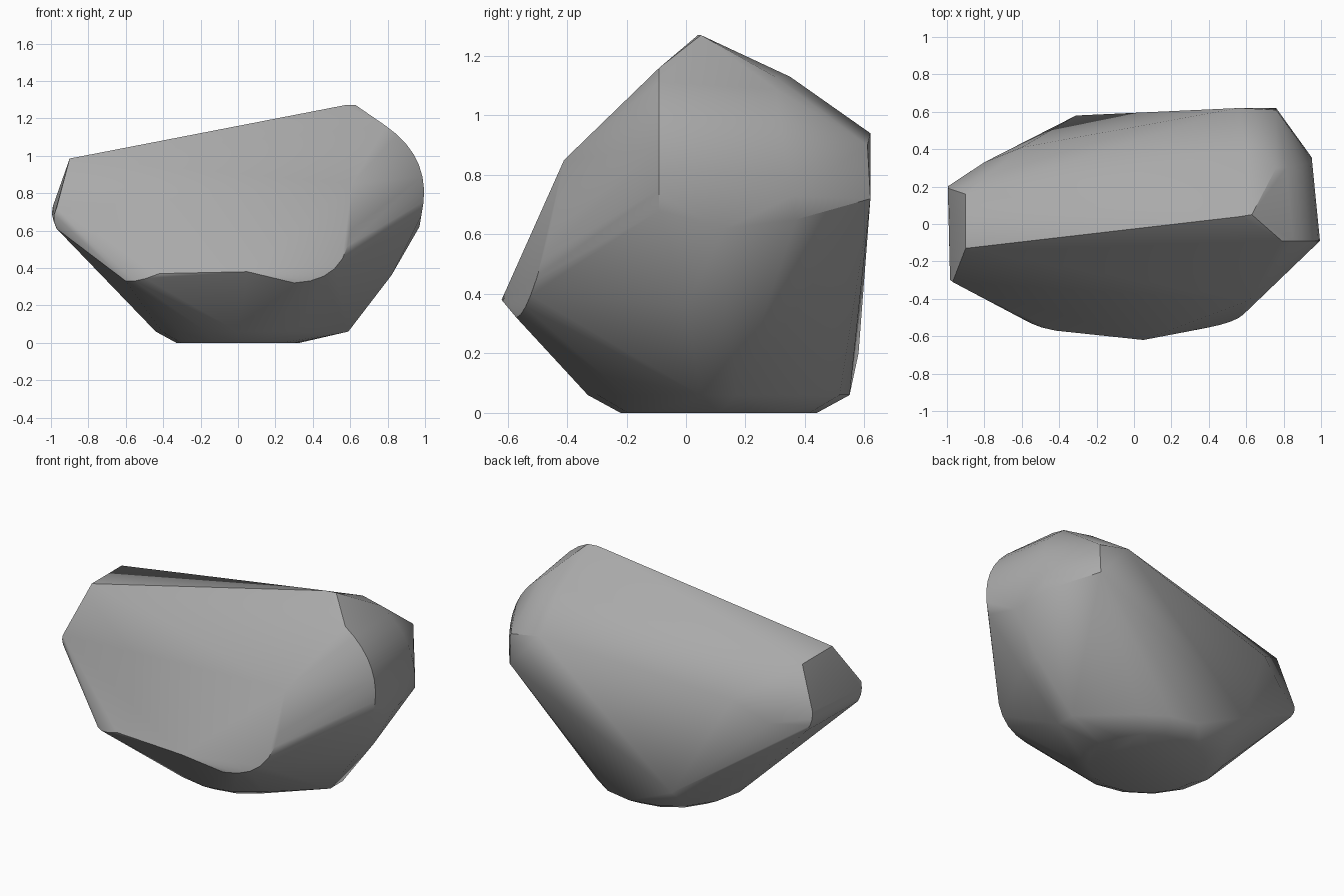
import bpy
import bmesh
import math
from mathutils import Vector

default_cube = bpy.data.objects.get("Cube")
if default_cube:
    bpy.data.objects.remove(default_cube, do_unlink=True)


def make_material(name, colour):
    material = bpy.data.materials.new(name)
    material.use_nodes = True
    material.diffuse_color = colour
    material.node_tree.nodes["Principled BSDF"].inputs["Base Color"].default_value = colour
    return material


def ring(radius, height, centre_y, count):
    """Points of a level circle."""
    angles = [math.tau * i / count for i in range(count)]
    return [(radius * math.cos(a), centre_y + radius * math.sin(a), height) for a in angles]


def arc(start, corner, end, steps):
    """Points of a rounded corner between two ends."""
    start, corner, end = Vector(start), Vector(corner), Vector(end)
    points = []
    for i in range(steps + 1):
        t = i / steps
        points.append(start * (1 - t) ** 2 + corner * 2 * t * (1 - t) + end * t ** 2)
    return points


points = []

# Flat base with a chamfered rim
points += ring(0.33, 0, 0.11, 16)
points += [p for p in ring(0.44, 0.06, 0.11, 16)]
points += [(0.59, 0.05, 0.06), (0.59, 0.17, 0.06)]

# Sloping ridge and peak
points += [(-0.9, -0.13, 0.985), (-0.9, 0.16, 0.985)]
points += [(0.57, 0.04, 1.27), (0.63, 0.05, 1.27)]

# Front face with rounded lower corners
points += [(0.61, -0.41, 0.85), (0.05, -0.62, 0.38)]
points += arc((0.6, -0.46, 0.6), (0.58, -0.53, 0.33), (0.3, -0.57, 0.32), 6)
points += arc((-0.42, -0.57, 0.37), (-0.54, -0.55, 0.32), (-0.6, -0.5, 0.33), 3)

# Blunt narrow end
points += arc((-0.97, -0.31, 0.72), (-1, -0.29, 0.67), (-0.97, -0.28, 0.61), 3)
points += arc((-0.99, 0.19, 0.73), (-1.01, 0.21, 0.67), (-0.96, 0.21, 0.61), 3)

# Broad end, rounded from top to bottom
points += arc((0.79, -0.09, 1.16), (1.05, -0.09, 0.98), (0.98, -0.09, 0.68), 8)
points += arc((0.76, 0.3, 1.13), (1.0, 0.31, 0.97), (0.94, 0.37, 0.65), 8)
points += [(0.97, 0.13, 0.62), (0.82, 0, 0.36), (0.82, 0.14, 0.36)]

# Back corner and shoulders
points += [(0.76, 0.61, 0.9), (0.76, 0.62, 0.72), (0.56, 0.62, 0.94), (0.6, 0.35, 1.13)]
points += [(-0.6, 0.41, 0.78), (-0.8, 0.33, 0.66), (-0.31, 0.58, 0.2)]

# Wrap one faceted stone around all the corners
mesh = bpy.data.meshes.new("boulder")
bm = bmesh.new()
for point in points:
    bm.verts.new(point)
bmesh.ops.remove_doubles(bm, verts=bm.verts, dist=0.005)
hull = bmesh.ops.convex_hull(bm, input=bm.verts)
loose = [v for v in bm.verts if not v.link_faces]
bmesh.ops.delete(bm, geom=loose, context="VERTS")
bmesh.ops.dissolve_limit(bm, angle_limit=math.radians(2), verts=bm.verts, edges=bm.edges)
bmesh.ops.recalc_face_normals(bm, faces=bm.faces)
bm.to_mesh(mesh)
bm.free()

boulder = bpy.data.objects.new("boulder", mesh)
bpy.context.collection.objects.link(boulder)
mesh.materials.append(make_material("stone grey", (0.4, 0.4, 0.4, 1)))

# Soft shading over the shallow creases
bpy.ops.object.select_all(action="DESELECT")
boulder.select_set(True)
bpy.context.view_layer.objects.active = boulder
bpy.ops.object.shade_smooth_by_angle(angle=math.radians(30))
